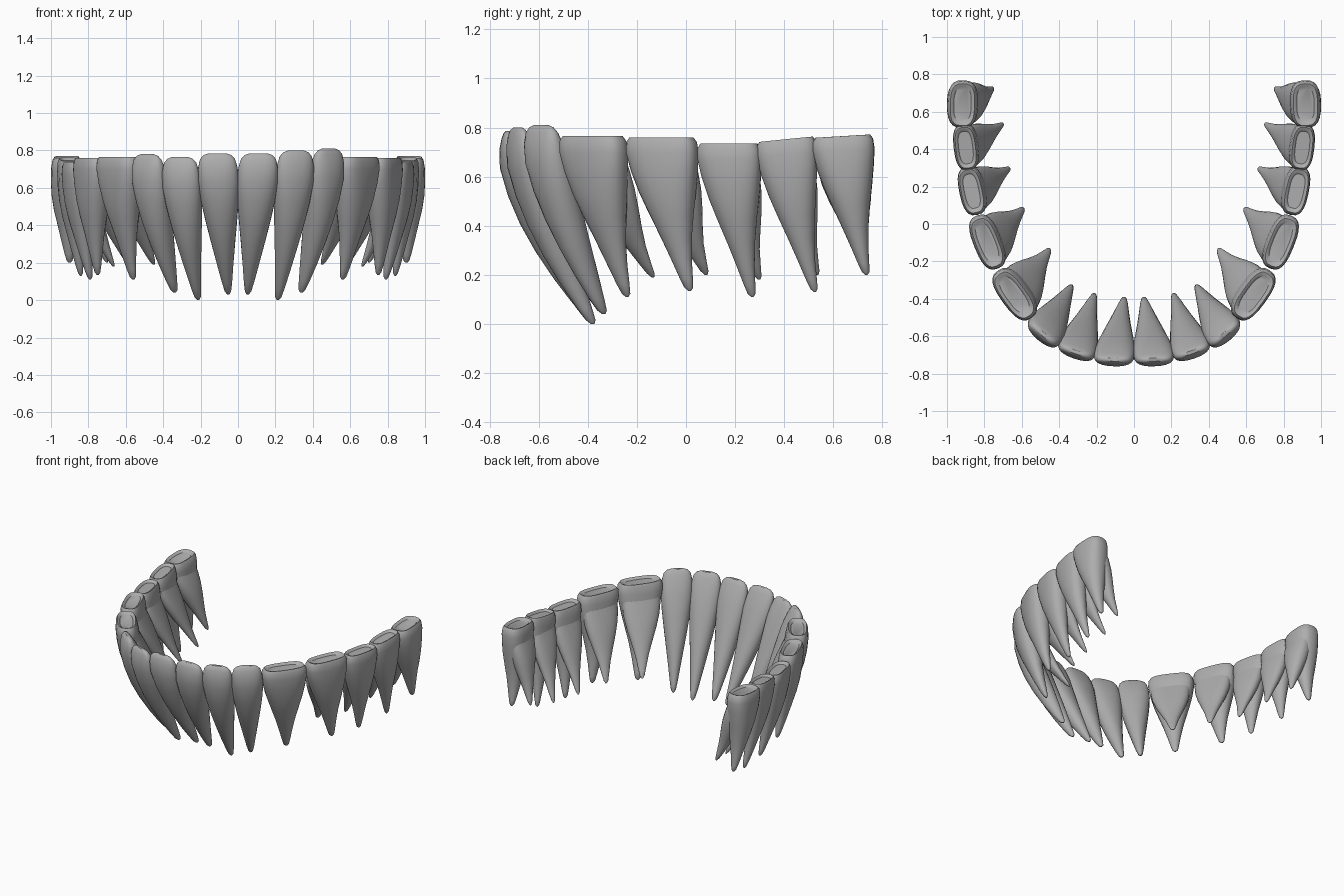
import bpy, bmesh, math
from mathutils import Vector

if "Cube" in bpy.data.objects:
    bpy.data.objects.remove(bpy.data.objects["Cube"], do_unlink=True)

GREY = (0.42, 0.42, 0.42, 1)
mat = bpy.data.materials.new("tooth grey")
mat.use_nodes = True
mat.diffuse_color = GREY
mat.node_tree.nodes["Principled BSDF"].inputs["Base Color"].default_value = GREY

SIDES = 24

# Cross-section scales along a tooth: (distance to the tip, width, depth)
FRONT = [(0, .42, .12), (.012, .66, .25), (.04, .84, .4), (.1, .95, .65), (.2, 1, .9),
         (.35, .9, 1), (.5, .74, 1), (.65, .56, .88), (.8, .38, .66), (.92, .24, .42),
         (.98, .15, .27), (1, .05, .1)]
BACK = [(.022, .7, .6), (.008, .78, .7), (0, .88, .84), (.03, .97, .97), (.1, 1, 1.06),
        (.22, .92, 1.1), (.36, .78, 1.08), (.5, .61, .95), (.65, .43, .72), (.8, .28, .5),
        (.92, .18, .32), (.98, .12, .2), (1, .04, .07)]
INNER = [(0, .8, .55), (.15, .86, .75), (.3, .8, .85), (.45, .66, .8), (.6, .48, .66),
         (.75, .3, .48), (.9, .17, .28), (.97, .11, .17), (1, .04, .06)]


def loft(bm, top, tip, angle, width, depth, profile, bend=1.5, square=1.0, tilt=0.0):
    """Skin rings along a curved path from the crown to the root tip."""
    top, tip = Vector(top), Vector(tip)
    u = Vector((math.cos(angle), math.sin(angle), 0))
    v = Vector((u.y, -u.x, 0))
    rings = []
    for t, w, d in profile:
        c = top.lerp(tip, t ** bend)
        c.z = top.z + (tip.z - top.z) * t
        power = square + (1 - square) * min(1, t * 1.6)
        ring = []
        for i in range(SIDES):
            a = math.tau * i / SIDES
            ca, sa = math.cos(a), math.sin(a)
            x = math.copysign(abs(ca) ** power, ca) * width / 2 * w
            y = math.copysign(abs(sa) ** power, sa) * depth / 2 * d
            p = c + u * x + v * y
            p.z += tilt * x * (1 - t)
            ring.append(bm.verts.new(p))
        rings.append(ring)
    for a, b in zip(rings, rings[1:]):
        for i in range(SIDES):
            j = (i + 1) % SIDES
            bm.faces.new((a[i], a[j], b[j], b[i]))
    bm.faces.new(rings[0])
    bm.faces.new(rings[-1])


def finish(name, bm, side):
    """Put the tooth on its side of the arch and shade it."""
    for vert in bm.verts:
        vert.co.x *= side
    bmesh.ops.recalc_face_normals(bm, faces=bm.faces)
    mesh = bpy.data.meshes.new(name)
    bm.to_mesh(mesh)
    bm.free()
    mesh.materials.append(mat)
    ob = bpy.data.objects.new(name, mesh)
    bpy.context.collection.objects.link(ob)
    bpy.ops.object.select_all(action="DESELECT")
    ob.select_set(True)
    bpy.context.view_layer.objects.active = ob
    bpy.ops.object.shade_smooth_by_angle(angle=math.radians(38))


# name, crown, root tip, arch angle, width, depth, drop of the right-hand crown
front_teeth = [
    ("central_incisor", (.11, -.725, .785), (.052, -.4, .03), 2, .222, .15, 0),
    ("lateral_incisor", (.31, -.685, .80), (.213, -.38, 0), 19, .215, .15, .035),
    ("canine", (.485, -.59, .81), (.338, -.335, .04), 40, .215, .16, .03),
]
# name, crown, outer root tip, inner root tip, arch angle, width, depth, tilt
back_teeth = [
    ("first_premolar", (.64, -.38, .765), (.56, -.24, .11), (.45, -.135, .19), 54, .31, .145, 0),
    ("second_premolar", (.785, -.1, .76), (.75, .015, .135), (.59, .082, .2), 68, .305, .14, 0),
    ("first_molar", (.868, .175, .735), (.79, .27, .11), (.665, .298, .18), 78, .265, .13, 0),
    ("second_molar", (.9, .408, .752), (.84, .525, .13), (.7, .535, .2), 83, .25, .125, .1),
    ("third_molar", (.917, .638, .765), (.9, .735, .2), (.755, .725, .24), 92, .255, .155, .06),
]

for side, label in ((1, "left"), (-1, "right")):
    for name, top, tip, ang, w, d, drop in front_teeth:
        bm = bmesh.new()
        crown = Vector(top) - Vector((0, 0, drop if side < 0 else 0))
        loft(bm, crown, tip, math.radians(ang), w, d, FRONT, 1.4, .8)
        finish(f"{label}_{name}", bm, side)
    for name, top, tip, inner, ang, w, d, tilt in back_teeth:
        a = math.radians(ang)
        bm = bmesh.new()
        # crown with the outer root
        loft(bm, top, tip, a, w, d, BACK, 1.5, .68, tilt)
        # inner root splaying from under the crown
        inward = Vector((-math.sin(a), math.cos(a), 0)) * d * .17
        loft(bm, Vector(top) + inward - Vector((0, 0, .06)), inner, a, w, d, INNER, 1.3, .75)
        finish(f"{label}_{name}", bm, side)
